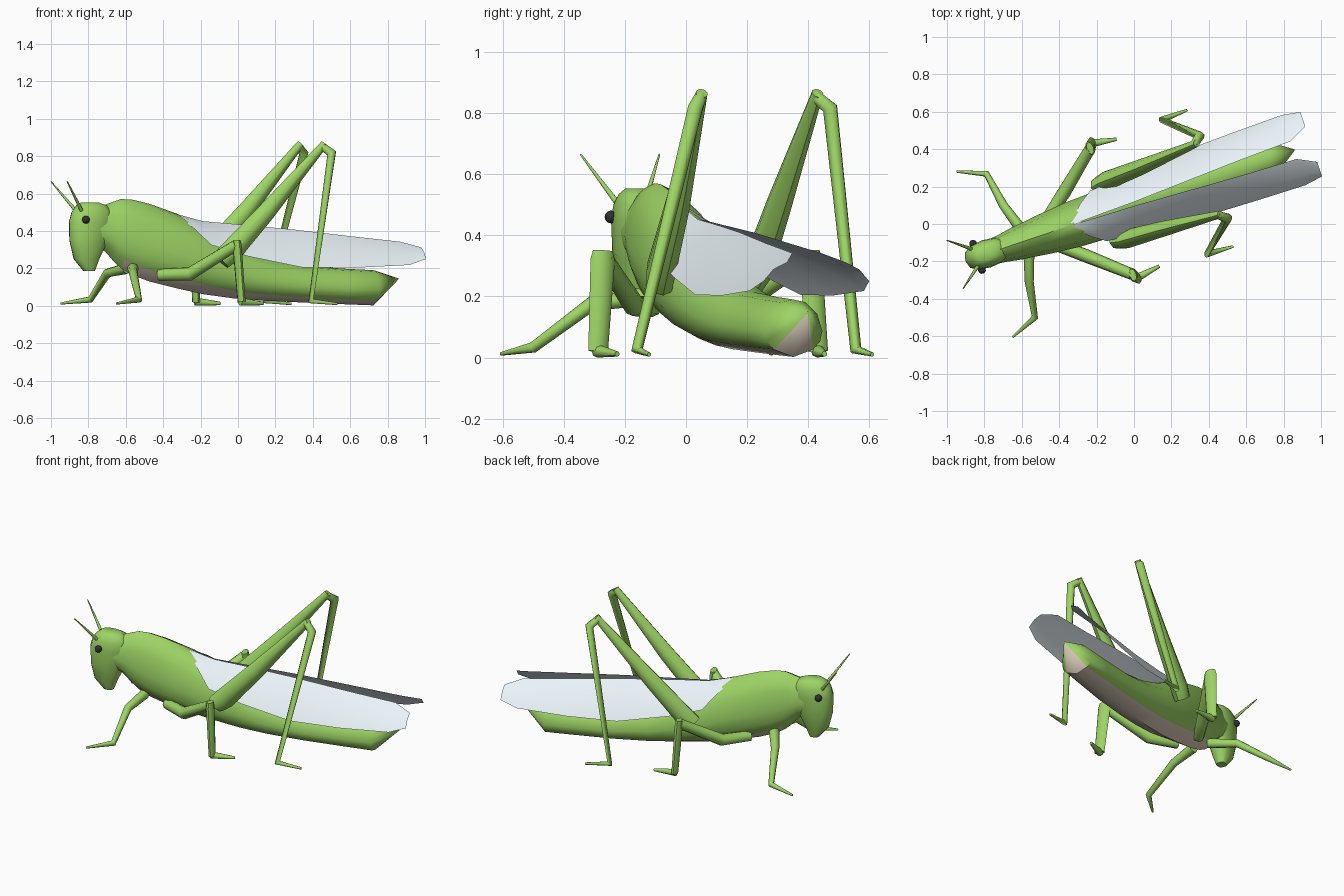
import bpy, bmesh
from math import radians, cos, sin, pi, copysign
from mathutils import Matrix, Vector

if "Cube" in bpy.data.objects:
    bpy.data.objects.remove(bpy.data.objects["Cube"])

# Everything is built along a local body axis, then turned into place
PLACE = Matrix.Translation((0, 0.107, 0)) @ Matrix.Rotation(radians(18.65), 4, 'Z')


def material(name, rgb):
    m = bpy.data.materials.new(name)
    m.diffuse_color = (*rgb, 1)
    m.use_nodes = True
    m.node_tree.nodes["Principled BSDF"].inputs["Base Color"].default_value = m.diffuse_color
    return m


GREEN = material("green", (0.34, 0.66, 0.13))
BELLY = material("belly", (0.66, 0.57, 0.46))
WING = material("wing", (0.82, 0.90, 0.94))
DARK = material("dark", (0.03, 0.03, 0.035))


def finish(bm, name, mats, angle=40):
    me = bpy.data.meshes.new(name)
    bm.to_mesh(me)
    bm.free()
    for m in mats:
        me.materials.append(m)
    ob = bpy.data.objects.new(name, me)
    bpy.context.collection.objects.link(ob)
    ob.matrix_world = PLACE
    bpy.ops.object.select_all(action='DESELECT')
    ob.select_set(True)
    bpy.context.view_layer.objects.active = ob
    bpy.ops.object.shade_smooth_by_angle(angle=radians(angle))
    return ob


def loft(rings, closed=True, tail=None):
    """Skin between rings of points; optional pointed end."""
    bm = bmesh.new()
    vs = [[bm.verts.new(p) for p in r] for r in rings]
    n = len(vs[0])
    span = n if closed else n - 1
    for a, b in zip(vs, vs[1:]):
        for i in range(span):
            j = (i + 1) % n
            bm.faces.new((a[i], a[j], b[j], b[i]))
    if closed:
        bm.faces.new(vs[0])
        if tail:
            tip = bm.verts.new(tail)
            for i in range(n):
                bm.faces.new((vs[-1][i], vs[-1][(i + 1) % n], tip))
        else:
            bm.faces.new(vs[-1])
        bmesh.ops.recalc_face_normals(bm, faces=bm.faces)
    return bm


# Body: thorax running into abdomen (position, half width, top, bottom)
half = [(0, 1), (.42, .95), (.82, .75), (1, .45), (.92, .27), (.68, .13), (0, 0)]
outline = half + [(-x, z) for x, z in half[-2:0:-1]]
sections = [(-.86, .064, .542, .34), (-.75, .074, .54, .29), (-.70, .083, .558, .235),
            (-.66, .09, .57, .20), (-.6, .097, .568, .165), (-.5, .11, .545, .13),
            (-.34, .125, .49, .092), (-.2, .13, .42, .062), (-.03, .127, .33, .04),
            (.13, .125, .265, .028), (.35, .12, .215, .018), (.6, .108, .198, .008),
            (.765, .10, .19, .002)]
bm = loft([[(s, w * x, b + (t - b) * z) for x, z in outline]
           for s, w, t, b in sections], tail=(.91, 0, .145))
n = len(outline)
for i, f in enumerate(bm.faces):
    underside = len(f.verts) == 4 and i >= 3 * n and i % n in (5, 6)
    tail_tip = len(f.verts) == 3 and f.normal.z < -.55
    if underside or tail_tip:
        f.material_index = 1
finish(bm, "body", [GREEN, BELLY])

# Head: stacked rounded boxes (height, front, back, half width)
head = [(.185, -.87, -.81, .03), (.25, -.925, -.785, .053), (.35, -.95, -.735, .070),
        (.45, -.952, -.71, .076), (.50, -.938, -.715, .071), (.535, -.912, -.74, .056),
        (.553, -.885, -.79, .034)]


def soft(v):
    return copysign(abs(v) ** .8, v)


rings = [[((a + b) / 2 + (b - a) / 2 * soft(cos(k * pi / 6)), w * soft(sin(k * pi / 6)), z)
          for k in range(12)] for z, a, b, w in head]
finish(loft(rings), "head", [GREEN], 50)


def tube(name, pts, radii):
    """Tapered round limb through the given joints."""
    cu = bpy.data.curves.new(name, 'CURVE')
    cu.dimensions = '3D'
    cu.bevel_depth = 1
    cu.bevel_resolution = 2
    cu.use_fill_caps = True
    sp = cu.splines.new('POLY')
    sp.points.add(len(pts) - 1)
    for p, co, r in zip(sp.points, pts, radii):
        p.co = (*co, 1)
        p.radius = r
    cu.materials.append(GREEN)
    ob = bpy.data.objects.new(name, cu)
    bpy.context.collection.objects.link(ob)
    ob.matrix_world = PLACE


def bone(name, pts, across, along):
    """Nearly straight limb with an oval section."""
    pts = [Vector(p) for p in pts]
    d = (pts[-1] - pts[0]).normalized()
    u = Vector((0, 1, 0))
    u = (u - d * u.dot(d)).normalized()
    v = d.cross(u)
    finish(loft([[p + u * a * cos(k * pi / 4) + v * b * sin(k * pi / 4) for k in range(8)]
                 for p, a, b in zip(pts, across, along)]), name, [GREEN], 50)


# Limbs: joint positions and thickness, repeated on both sides
limbs = {
    "front_leg": ([(-.61, .05, .20), (-.664, .216, .175), (-.696, .406, .033),
                   (-.843, .467, .012)], [.03, .024, .018, .006]),
    "middle_thigh": ([(-.47, .07, .165), (-.332, .18, .17), (-.128, .355, .325)],
                     [.032, .036, .030]),
    "middle_foot": ([(-.115, .38, .022), (.022, .358, .012)], [.022, .009]),
    "hind_shin": ([(.405, .198, .855), (.45, .233, .815), (.284, .378, .025),
                   (.43, .385, .01)], [.021, .026, .019, .007]),
    "antenna": ([(-.90, .05, .51), (-1.01, .136, .665)], [.010, .003]),
}
bones = {
    "hind_thigh": ([(-.15, .155, .24), (-.10, .165, .285), (.10, .175, .50), (.42, .20, .865)],
                   [.046, .05, .042, .02], [.055, .062, .05, .021]),
    "middle_shin": ([(-.127, .357, .35), (-.126, .358, .32), (-.108, .380, .02)],
                    [.034, .042, .034], [.018, .023, .02]),
}
# Wings: (position, inner edge, inner height, outer edge, outer height)
wing = [(-.35, 0, .492, .02, .485), (-.27, .003, .47, .095, .405), (-.2, .005, .452, .142, .325),
        (0, .01, .435, .158, .265), (.3, .025, .408, .182, .205), (.6, .04, .374, .192, .203),
        (.9, .05, .342, .198, .218), (1.0, .10, .312, .182, .25)]

for side, sg in (("left", 1), ("right", -1)):
    for name, (pts, radii) in limbs.items():
        tube(f"{side}_{name}", [(x, sg * y, z) for x, y, z in pts], radii)
    for name, (pts, across, along) in bones.items():
        bone(f"{side}_{name}", [(x, sg * y, z) for x, y, z in pts], across, along)

    rows = []
    for s, y0, z0, y1, z1 in wing:
        bulge = .09 * (y1 - y0)
        rows.append([(s, sg * y0, z0),
                     (s, sg * ((y0 + y1) / 2 + bulge), (z0 + z1) / 2 + bulge),
                     (s, sg * y1, z1)])
    bm = loft(rows, closed=False)
    bm.normal_update()
    if sum(f.normal.z for f in bm.faces) < 0:
        bmesh.ops.reverse_faces(bm, faces=bm.faces)
    finish(bm, f"{side}_wing", [WING], 60)

    bm = bmesh.new()
    bmesh.ops.create_uvsphere(bm, u_segments=12, v_segments=8, radius=.021,
                              matrix=Matrix.Translation(Vector((-.883, sg * .074, .46))))
    finish(bm, f"{side}_eye", [DARK], 60)
